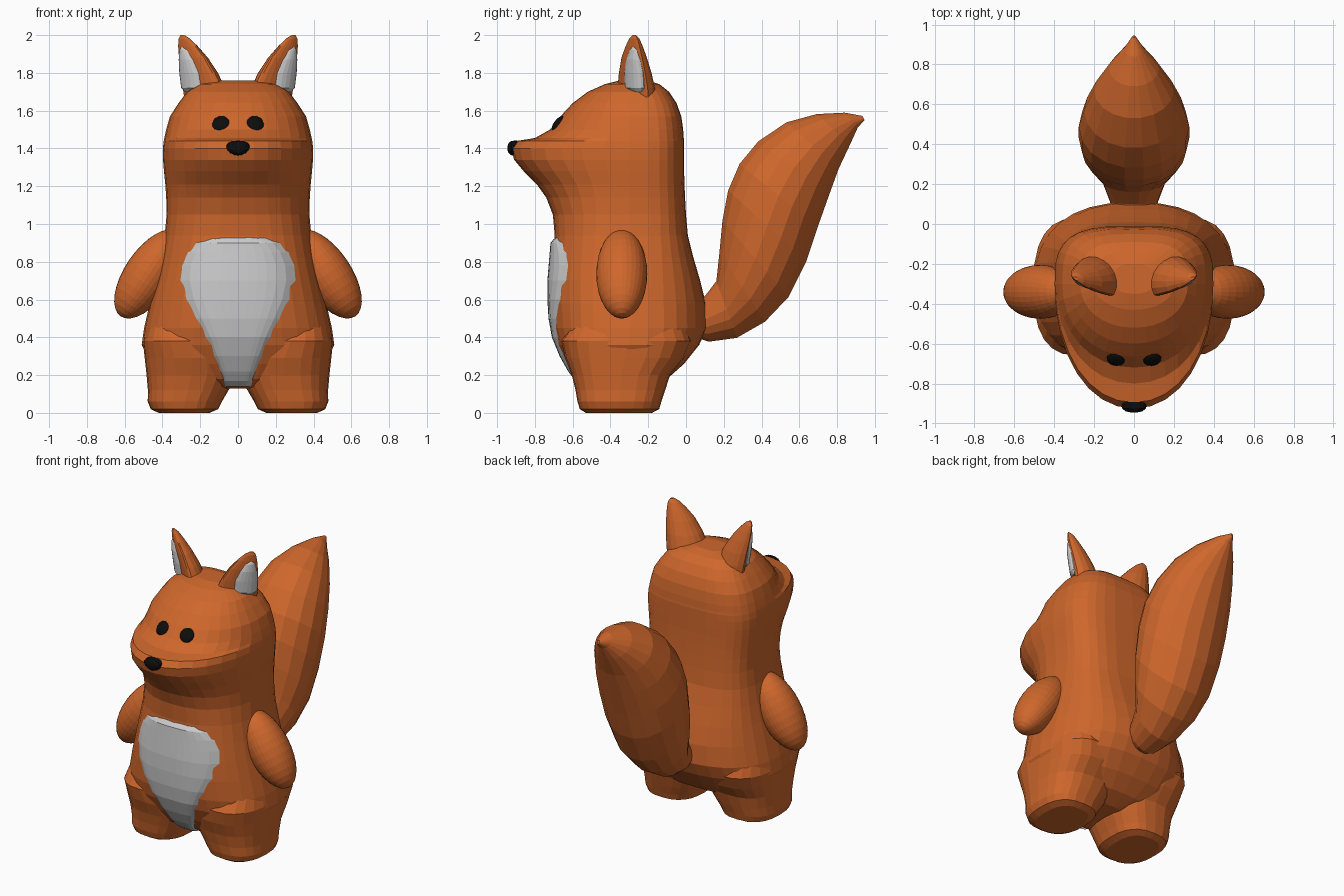
import bpy, bmesh
from math import sin, cos, pi, radians
from mathutils import Vector, Matrix

if "Cube" in bpy.data.objects:
    bpy.data.objects.remove(bpy.data.objects["Cube"])


def material(name, rgb):
    m = bpy.data.materials.new(name)
    m.diffuse_color = (*rgb, 1)
    m.use_nodes = True
    m.node_tree.nodes["Principled BSDF"].inputs["Base Color"].default_value = m.diffuse_color
    return m


ORANGE = material("orange", (0.62, 0.135, 0.025))
BLACK = material("black", (0.004, 0.004, 0.004))


def finish(name, bm, mat=None):
    bmesh.ops.recalc_face_normals(bm, faces=bm.faces)
    me = bpy.data.meshes.new(name)
    bm.to_mesh(me)
    bm.free()
    if mat:
        me.materials.append(mat)
    ob = bpy.data.objects.new(name, me)
    bpy.context.collection.objects.link(ob)
    return ob


def loft(name, rings, mat=None):
    """Skin closed rings of points and cap both ends."""
    bm = bmesh.new()
    rows = [[bm.verts.new(p) for p in r] for r in rings]
    n = len(rows[0])
    for a, b in zip(rows, rows[1:]):
        for i in range(n):
            j = (i + 1) % n
            bm.faces.new((a[i], a[j], b[j], b[i]))
    bm.faces.new(rows[0])
    bm.faces.new(rows[-1])
    return finish(name, bm, mat)


def ellipsoid(name, centre, radii, rot, mat, seg=24):
    bm = bmesh.new()
    bmesh.ops.create_uvsphere(bm, u_segments=seg, v_segments=seg // 2, radius=1)
    bm.transform(Matrix.Translation(centre) @ rot @ Matrix.Diagonal((*radii, 1)))
    return finish(name, bm, mat)


def power(v, n):
    return abs(v) ** (2 / n) * (1 if v >= 0 else -1)


# Body and head profile: z, half width, front y, back y
BODY = [
    (.13, .10, -.50, -.20), (.14, .22, -.53, -.18), (.18, .36, -.58, -.10),
    (.26, .46, -.63, -.01), (.36, .51, -.68, .07), (.45, .497, -.705, .11),
    (.58, .467, -.715, .105), (.70, .437, -.715, .075), (.82, .41, -.705, .04),
    (.94, .388, -.695, .01), (1.05, .378, -.705, 0), (1.14, .38, -.74, -.005),
    (1.21, .385, -.79, -.008), (1.28, .392, -.86, -.01), (1.34, .397, -.91, -.01),
    (1.40, .398, -.925, -.01), (1.44, .393, -.895, -.01), (1.455, .39, -.80, -.012),
    (1.50, .38, -.72, -.015), (1.57, .36, -.665, -.025), (1.64, .315, -.60, -.05),
    (1.70, .27, -.52, -.09), (1.74, .20, -.43, -.14), (1.76, .10, -.35, -.20)]
CY = -.3


def front_power(z):
    return 2.5 - .4 * min(1, max(0, (z - .9) / .3))


def back_power(z):
    return 2.4 + .8 * min(1, max(0, (z - .6) / .4))


def body_ring(z, w, f, b, n=32):
    pts = []
    for i in range(n):
        t = 2 * pi * i / n
        c, s = cos(t), sin(t)
        e = back_power(z) if s > 0 else front_power(z)
        pts.append((w * power(c, e), CY + power(s, e) * ((b - CY) if s > 0 else (CY - f)), z))
    return pts


loft("body", [body_ring(*r) for r in BODY], ORANGE)


# Grey belly patch laid over the front of the body
def body_front(x, z):
    for a, b in zip(BODY, BODY[1:]):
        if a[0] <= z <= b[0]:
            k = (z - a[0]) / (b[0] - a[0])
            w, f = (a[i] + (b[i] - a[i]) * k for i in (1, 2))
            break
    n = front_power(z)
    return CY - (CY - f) * max(0, 1 - abs(x / w) ** n) ** (1 / n)


PATCH = [(.14, .07), (.17, .08), (.22, .095), (.30, .13), (.40, .175), (.50, .23),
         (.60, .28), (.70, .307), (.78, .30), (.85, .268), (.90, .22), (.93, .14)]
bm = bmesh.new()
rows = []
for k, (z, w) in enumerate(PATCH):
    row = []
    for i in range(13):
        s = i / 6 - 1
        lift = -.004 if k == len(PATCH) - 1 else .022 * (1 - s ** 6) - .003
        row.append(bm.verts.new((w * s, body_front(w * s, z) - lift, z)))
    rows.append(row)
for a, b in zip(rows, rows[1:]):
    for i in range(12):
        bm.faces.new((a[i], a[i + 1], b[i + 1], b[i]))
finish("belly_patch", bm)

# Leg profile: z, inner x, outer x, front y, back y
LEG = [(0, .15, .42, -.53, -.18), (.02, .105, .462, -.562, -.142), (.06, .085, .478, -.575, -.13),
       (.12, .05, .477, -.585, -.11), (.20, .01, .484, -.605, -.085), (.29, .0, .494, -.64, -.01),
       (.38, .05, .504, -.66, .03), (.50, .13, .47, -.58, -.02)]

# Ear profile: z, centre x, centre y, half width, depth behind
EAR = [(1.64, .175, -.275, .13, .11), (1.72, .188, -.28, .128, .11), (1.80, .212, -.283, .112, .095),
       (1.88, .241, -.285, .088, .073), (1.94, .268, -.282, .06, .05), (1.98, .286, -.278, .036, .03),
       (2.0, .295, -.275, .012, .01)]
T, N = Vector((.8, .6, 0)), Vector((.6, -.8, 0))


def ear_ring(side, z, x, y, a, b, front=.35, n=18):
    pts = []
    for i in range(n):
        t = 2 * pi * i / n
        s = sin(t)
        p = Vector((x, y, z)) + T * a * cos(t) + N * s * b * (front if s > 0 else 1)
        pts.append((side * p.x, p.y, p.z))
    return pts


for side, tag in ((-1, "left"), (1, "right")):
    # Legs
    rings = []
    for z, x0, x1, y0, y1 in LEG:
        rings.append([(side * ((x0 + x1) / 2 + (x1 - x0) / 2 * power(cos(i * pi / 12), 2.6)),
                       (y0 + y1) / 2 + (y1 - y0) / 2 * power(sin(i * pi / 12), 2.6), z)
                      for i in range(24)])
    loft(tag + "_leg", rings, ORANGE)

    # Ears with a grey inside that shows through the front
    loft(tag + "_ear", [ear_ring(side, *r) for r in EAR], ORANGE)
    inner = [(1.70, .245, -.262, .045, .02), (1.72, .236, -.268, .075, .04),
             (1.80, .247, -.272, .074, .04), (1.87, .266, -.275, .055, .032),
             (1.92, .281, -.273, .032, .022), (1.94, .288, -.272, .012, .01)]
    loft(tag + "_inner_ear", [ear_ring(side, z, x, y, a, b, 1.0) for z, x, y, a, b in inner])

    # Arms
    ellipsoid(tag + "_arm", (side * .47, -.34, .735), (.13, .135, .27),
              Matrix.Rotation(-side * radians(34), 4, 'Y'), ORANGE, 32)

    # Eyes
    ellipsoid(tag + "_eye", (side * .09, -.675, 1.53), (.048, .024, .05),
              Matrix.Rotation(-side * radians(-8), 4, 'Z') @ Matrix.Rotation(radians(-38), 4, 'X'),
              BLACK, 16)

# Nose
nose = []
for y, w, h in ((-.87, .05, .03), (-.895, .064, .04), (-.925, .06, .038), (-.94, .04, .026), (-.945, .015, .01)):
    nose.append([(w * cos(i * pi / 8) * (1 + .15 * sin(i * pi / 8)), y, 1.402 + h * sin(i * pi / 8))
                 for i in range(16)])
loft("nose", nose, BLACK)

# Tail: upper y, z, lower y, z, half width
TAIL = [(.02, .58, .05, .40, .10), (.10, .62, .12, .375, .12), (.16, .70, .27, .395, .16),
        (.175, .85, .42, .48, .22), (.19, 1.02, .545, .61, .26), (.22, 1.18, .64, .80, .277),
        (.28, 1.32, .70, .98, .277), (.38, 1.44, .76, 1.15, .25), (.53, 1.54, .81, 1.29, .20),
        (.69, 1.583, .87, 1.42, .125), (.84, 1.59, .91, 1.51, .05), (.935, 1.572, .945, 1.55, .008)]
rings = []
for y0, z0, y1, z1, w in TAIL:
    rings.append([(w * cos(i * pi / 9),
                   (y0 + y1) / 2 + (y1 - y0) / 2 * sin(i * pi / 9),
                   (z0 + z1) / 2 + (z1 - z0) / 2 * sin(i * pi / 9)) for i in range(18)])
loft("tail", rings, ORANGE)
